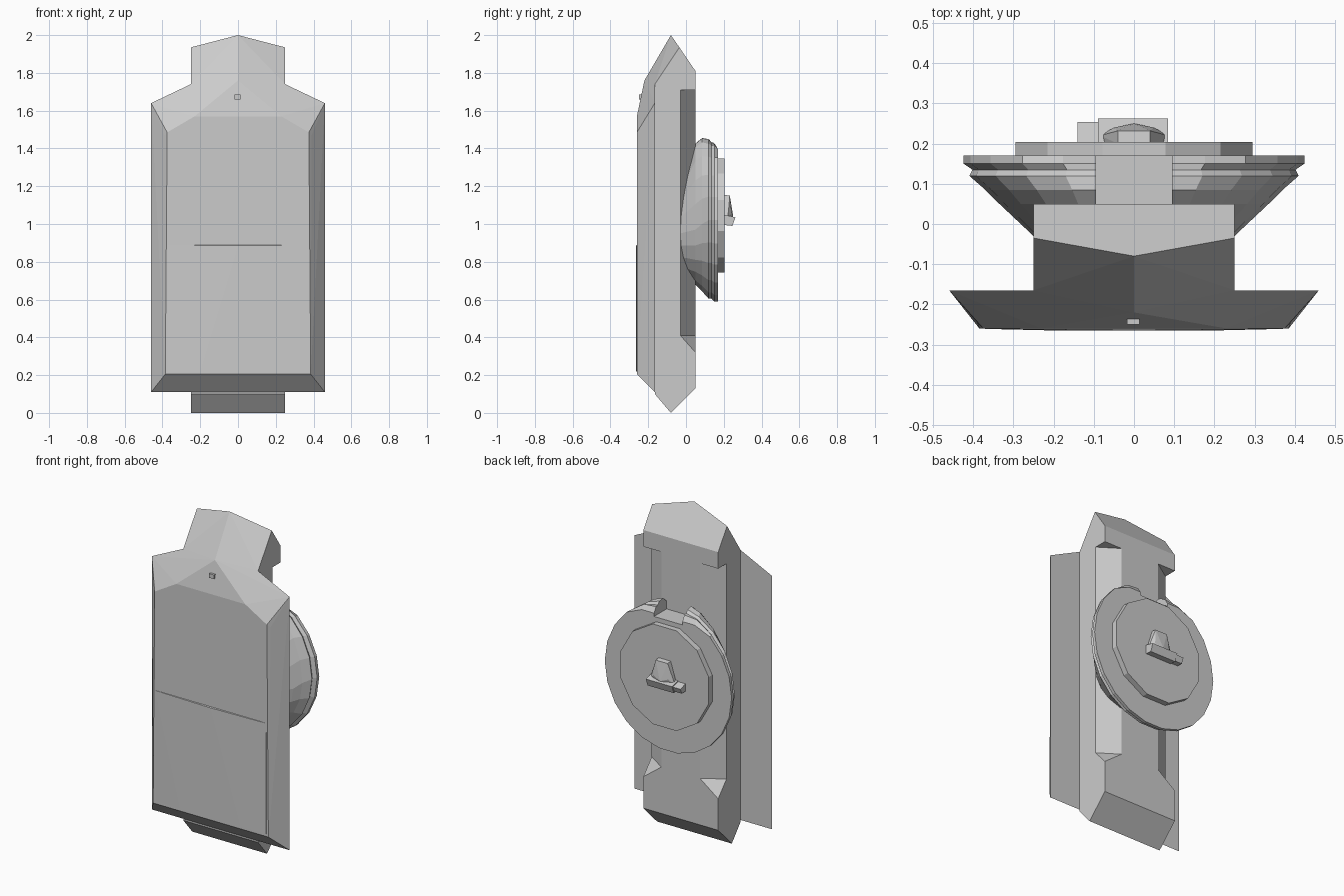
import bpy, bmesh
from math import sin, cos, pi, radians

if "Cube" in bpy.data.objects:
    bpy.data.objects.remove(bpy.data.objects["Cube"])


def finish(name, bm):
    bmesh.ops.recalc_face_normals(bm, faces=bm.faces)
    mesh = bpy.data.meshes.new(name)
    bm.to_mesh(mesh)
    bm.free()
    ob = bpy.data.objects.new(name, mesh)
    bpy.context.collection.objects.link(ob)
    return ob


def hull(name, pts, mirror=True):
    """Convex solid around points, mirrored across x when asked."""
    bm = bmesh.new()
    for x, y, z in pts:
        bm.verts.new((x, y, z))
        if mirror and x:
            bm.verts.new((-x, y, z))
    res = bmesh.ops.convex_hull(bm, input=bm.verts)
    junk = {g for g in res["geom_interior"] + res["geom_unused"]
            if isinstance(g, bmesh.types.BMVert) and g.is_valid and not g.link_faces}
    bmesh.ops.delete(bm, geom=list(junk), context='VERTS')
    bmesh.ops.dissolve_limit(bm, angle_limit=radians(0.5),
                             verts=bm.verts, edges=bm.edges)
    return finish(name, bm)


def box(name, x0, x1, y0, y1, z0, z1):
    return hull(name, [(x, y, z) for x in (x0, x1) for y in (y0, y1) for z in (z0, z1)], False)


def loft(name, rings):
    """Skin rings of equal length and cap both ends."""
    bm = bmesh.new()
    loops = [[bm.verts.new(p) for p in r] for r in rings]
    n = len(loops[0])
    for a, b in zip(loops, loops[1:]):
        for i in range(n):
            j = (i + 1) % n
            bm.faces.new((a[i], a[j], b[j], b[i]))
    bm.faces.new(loops[0])
    bm.faces.new(loops[-1])
    return finish(name, bm)


def cut(ob, cutter):
    m = ob.modifiers.new("cut", 'BOOLEAN')
    m.operation, m.solver, m.object = 'DIFFERENCE', 'EXACT', cutter
    bpy.context.view_layer.objects.active = ob
    bpy.ops.object.modifier_apply(modifier=m.name)
    bpy.data.objects.remove(cutter)


# Central column with pointed top and bottom
apex = (0, -.22, 1.76)
column = hull("column", [
    (0, -.08, 2), (.25, -.035, 1.935), (.25, .05, 1.81), (.25, .05, .13),
    (.25, -.08, 0), (.25, -.165, .1), (.25, -.165, 1.74), apex])

# Long chamfered recesses in the back corners
for s in (1, -1):
    cut(column, hull("recess_cutter", [
        (s * x, y, z) for x, y, low in ((.10, .07, .41), (.28, -.05, .41), (.28, .07, .275))
        for z in (low, 1.71)], False))

# Wide front shield with bevelled rim
hull("front_shield", [
    apex, (.25, -.165, 1.74), (.46, -.165, 1.64), (.46, -.165, .11),
    (.39, -.245, .2), (.39, -.245, 1.47), (.375, -.26, 1.485), (.23, -.26, 1.57),
    (.385, -.26, .205), (.29, -.26, .213)])

# Lower panel with a thin step, and the small stud above
hull("lower_panel", [
    (.38, -.25, .22), (.37, -.261, .22), (.37, -.261, .889), (.37, -.25, .889),
    (0, -.265, .885), (0, -.25, .895), (.2, -.265, .22)])
box("stud", -.018, .014, -.25, -.236, 1.66, 1.685)

# Faceted bowl on the back: y, half width, centre z, rise, drop, flat top
N = 22
profile = [
    (-.06, .21, .95, .21, .19, 2), (-.03, .25, .95, .30, .23, 2),
    (.05, .335, .97, .48, .295, 2), (.085, .37, 1.0, .475, .36, 2),
    (.12, .41, 1.02, .445, .42, 1.46), (.135, .402, 1.02, .435, .42, 1.44),
    (.15, .424, 1.02, .44, .435, 1.43), (.17, .424, 1.02, .44, .435, 1.395)]
rings = []
for y, w, zc, up, down, top in profile:
    ring = []
    for i in range(N):
        a = 2 * pi * i / N
        h = sin(a) * (up if sin(a) > 0 else down)
        ring.append((w * cos(a), y, min(zc + h, top)))
    rings.append(ring)
bowl = loft("bowl", rings)

# Notch leaves two ears at the top of the bowl
cut(bowl, box("notch_cutter", -.095, .095, -.1, .3, 1.375, 1.6))

# Twelve-sided cover plate
loft("cover_plate", [
    [(.305 * cos(pi * (i + .5) / 6), y, 1.045 + .313 * sin(pi * (i + .5) / 6))
     for i in range(12)] for y in (.165, .204)])

# Latch: tapered knob over a stepped crossbar
hull("latch_knob", [
    (.085, .2, 1.01), (.04, .2, 1.155), (.04, .232, 1.15),
    (.05, .24, 1.06), (.085, .22, 1.02), (0, .25, 1.04)])
hull("latch_bar", [(x, y, z) for x in (-.09, .085)
     for y, z in ((.2, .995), (.2, 1.05), (.262, 1.035), (.245, .99))], False)
hull("latch_bar_end", [(x, y, z) for x in (-.14, -.085)
     for y, z in ((.2, 1.0), (.2, 1.045), (.254, 1.03), (.24, .998))], False)
